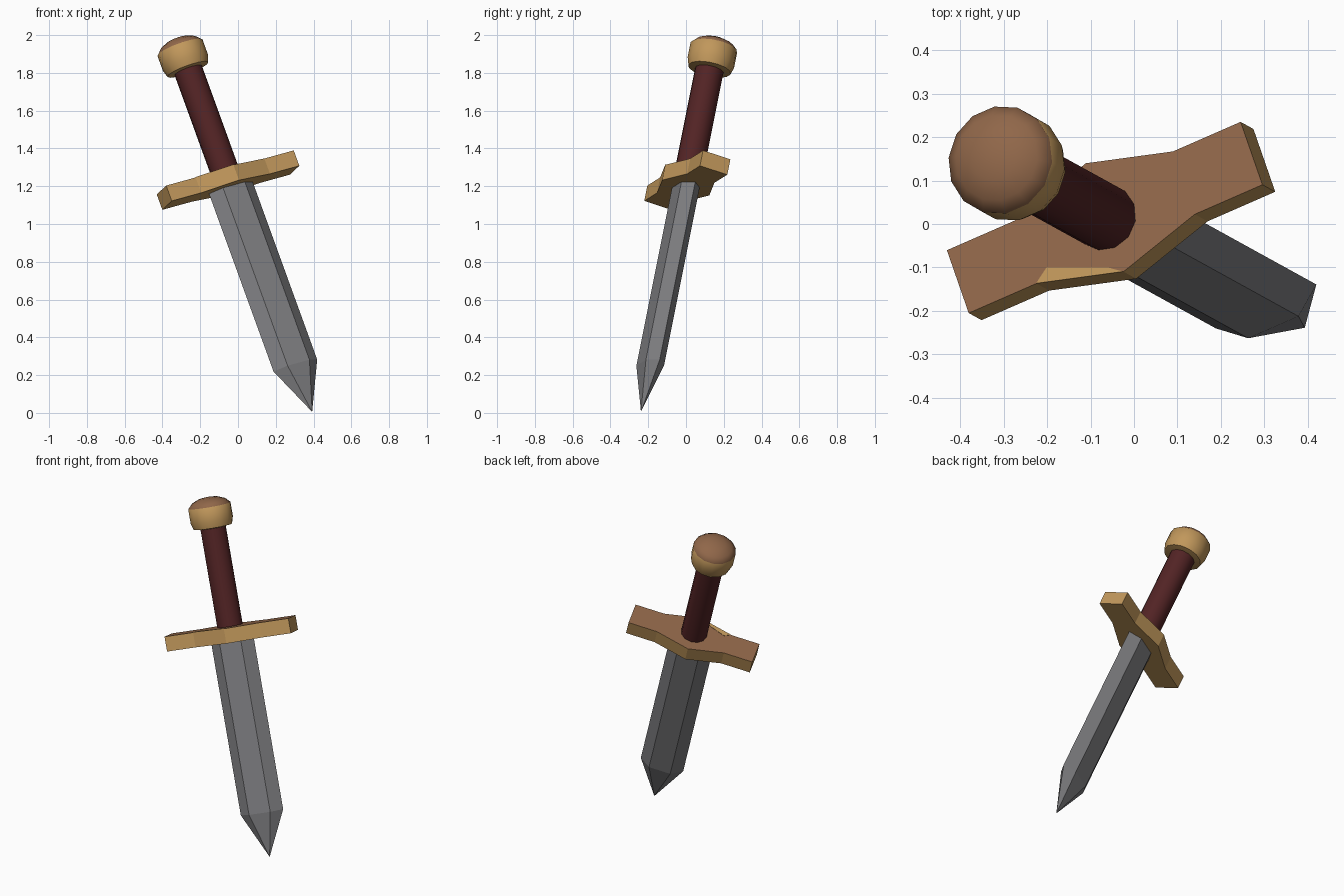
import bpy, bmesh
from math import pi, sin, cos, radians
from mathutils import Vector, Matrix

cube = bpy.data.objects.get("Cube")
if cube:
    bpy.data.objects.remove(cube, do_unlink=True)


def material(name, rgb):
    m = bpy.data.materials.new(name)
    m.use_nodes = True
    m.diffuse_color = (*rgb, 1)
    m.node_tree.nodes["Principled BSDF"].inputs["Base Color"].default_value = (*rgb, 1)
    return m


STEEL = material("steel grey", (0.21, 0.21, 0.22))
GOLD = material("dull gold", (0.53, 0.31, 0.105))
BROWN = material("bronze brown", (0.28, 0.135, 0.067))
GRIP = material("dark red leather", (0.085, 0.017, 0.018))

# Tilted frame: local z runs up the handle, local x along the guard;
# its origin is the middle of the guard's upper face
up = Vector((-0.363, 0.2, 1)).normalized()
side = Vector((0.675, 0.295, 0.186))
side = (side - up * side.dot(up)).normalized()
back = up.cross(side)
FRAME = Matrix.Translation((-0.0675, 0.015, 1.273)) @ Matrix((side, back, up)).transposed().to_4x4()


def finish(name, bm, mats, smooth=False, flip=False):
    bmesh.ops.recalc_face_normals(bm, faces=bm.faces)
    if flip:
        bmesh.ops.reverse_faces(bm, faces=bm.faces)
    mesh = bpy.data.meshes.new(name)
    bm.to_mesh(mesh)
    bm.free()
    for m in mats:
        mesh.materials.append(m)
    ob = bpy.data.objects.new(name, mesh)
    bpy.context.collection.objects.link(ob)
    ob.matrix_world = FRAME
    if smooth:
        bpy.ops.object.select_all(action='DESELECT')
        ob.select_set(True)
        bpy.context.view_layer.objects.active = ob
        bpy.ops.object.shade_smooth_by_angle(angle=radians(50))
    return ob


def skin(rings):
    """Bridge rings of points, closing both ends; a one-point ring is a tip."""
    bm = bmesh.new()
    loops = [[bm.verts.new(p) for p in ring] for ring in rings]
    for a, b in zip(loops, loops[1:]):
        n = len(a)
        for i in range(n):
            j = (i + 1) % n
            bm.faces.new((a[i], a[j], b[0]) if len(b) == 1 else (a[i], a[j], b[j], b[i]))
    for loop in (loops[0], loops[-1]):
        if len(loop) > 2:
            bm.faces.new(loop)
    return bm


def at_height(outline, z):
    return [(x, y, z) for x, y in outline]


def circle(r, z, n=12):
    if r == 0:
        return [(0, 0, z)]
    return at_height([(r * cos(2 * pi * i / n), r * sin(2 * pi * i / n)) for i in range(n)], z)


# Blade: flattened hexagonal bar ending in a point
hexagon = [(-0.13, 0), (-0.065, -0.053), (0.065, -0.053),
           (0.13, 0), (0.065, 0.053), (-0.065, 0.053)]
finish("blade", skin([at_height(hexagon, -0.06), at_height(hexagon, -1.107), [(0, 0, -1.372)]]), [STEEL])

# Guard: flat bar with a pointed swelling in the middle, brown on top
half = [(-0.38, -0.08), (-0.205, -0.08), (0, -0.138), (0.205, -0.08), (0.38, -0.08)]
outline = half + [(-x, -y) for x, y in half]
bm = skin([at_height(outline, -0.088), at_height(outline, 0)])
bm.normal_update()
for f in bm.faces:
    f.material_index = int(all(v.co.z > -0.01 for v in f.verts))
finish("guard", bm, [GOLD, BROWN])

# Gold patch on the guard's upper front edge
patch = [(-0.205, -0.08), (-0.169, -0.055), (-0.033, -0.113), (0, -0.138)]
finish("guard_patch", skin([at_height(patch, -0.001), at_height(patch, 0.002)]), [GOLD])

# Handle: its faces point inward
finish("handle", skin([circle(0.077, 0.002), circle(0.077, 0.6)]), [GRIP], smooth=True, flip=True)

# Pommel: gold drum with a brown dome
profile = [(0.08, 0.585), (0.115, 0.59), (0.127, 0.63), (0.127, 0.715),
           (0.1, 0.742), (0.055, 0.761), (0, 0.767)]
bm = skin([circle(r, z, 14) for r, z in profile])
for f in bm.faces:
    f.material_index = int(f.calc_center_median().z > 0.72)
finish("pommel", bm, [GOLD, BROWN], smooth=True)
